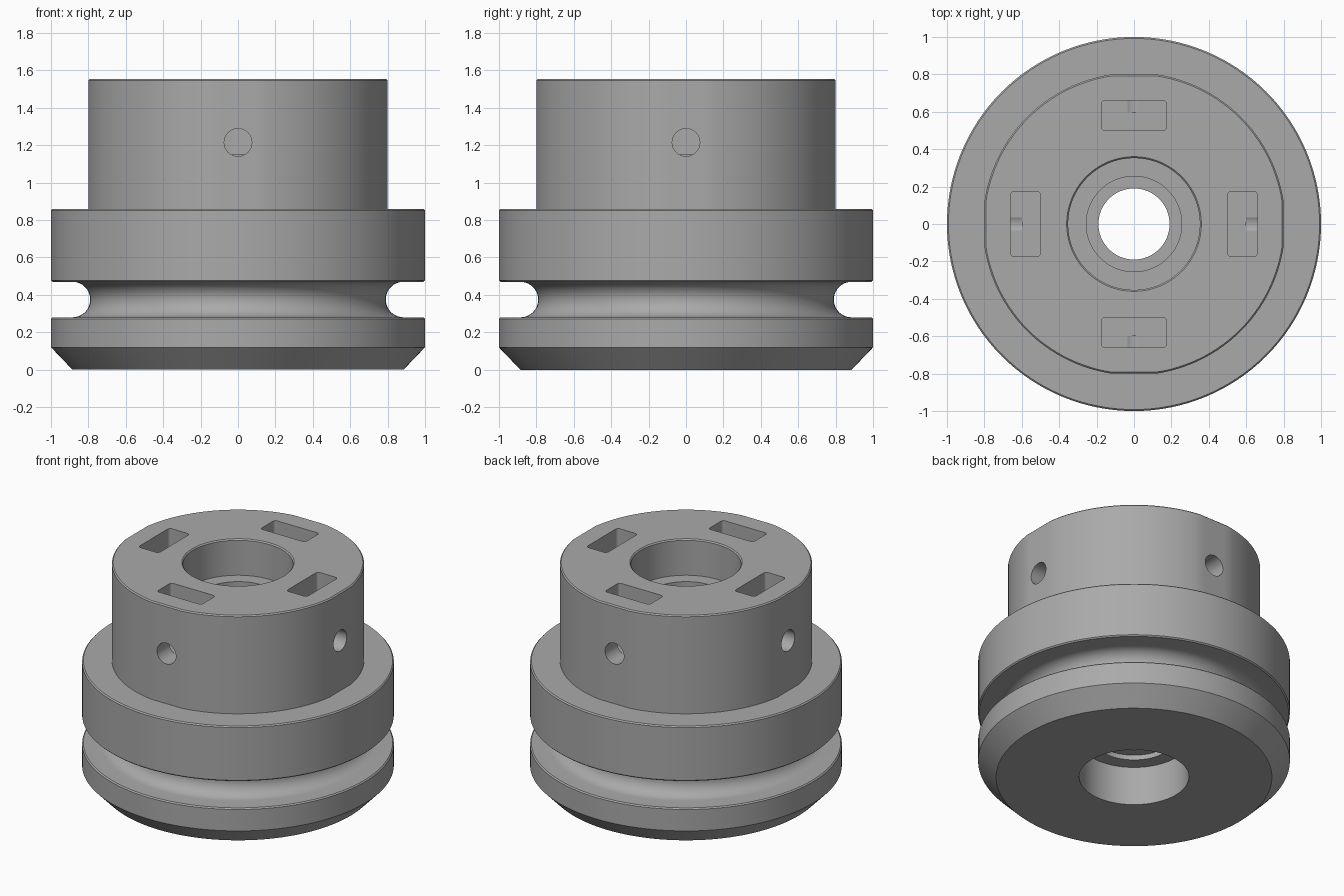
import bpy, bmesh, math
from mathutils import Matrix, Vector

cube = bpy.data.objects.get("Cube")
if cube:
    bpy.data.objects.remove(cube, do_unlink=True)

SEGMENTS = 128
FLAT = 0.8                                          # half width across collar flats
COLLAR = FLAT / math.cos(math.tau * 3 / SEGMENTS)   # collar radius
TOP, FLANGE_TOP, EDGE = 1.555, 0.86, 0.008

steel = bpy.data.materials.new("machined grey")
steel.use_nodes = True
grey = (0.4, 0.4, 0.4, 1)
steel.diffuse_color = grey
steel.node_tree.nodes["Principled BSDF"].inputs["Base Color"].default_value = grey


def finish(bm, name):
    bmesh.ops.recalc_face_normals(bm, faces=bm.faces)
    mesh = bpy.data.meshes.new(name)
    bm.to_mesh(mesh)
    bm.free()
    mesh.materials.append(steel)
    obj = bpy.data.objects.new(name, mesh)
    bpy.context.collection.objects.link(obj)
    return obj


def lathe(name, profile):
    """Closed ring of (radius, height, flat limit) points turned around z."""
    bm = bmesh.new()
    rings = []
    for i in range(SEGMENTS):
        a = math.tau * i / SEGMENTS
        c, s = math.cos(a), math.sin(a)
        ring = []
        for r, z, limit in profile:
            if limit:
                r = min(r, limit / max(abs(c), abs(s)))
            ring.append(bm.verts.new((r * c, r * s, z)))
        rings.append(ring)
    for i, ring in enumerate(rings):
        after = rings[(i + 1) % SEGMENTS]
        for j in range(len(ring)):
            k = (j + 1) % len(ring)
            bm.faces.new((ring[j], after[j], after[k], ring[k]))
    return finish(bm, name)


# Outer profile: bottom chamfer, rounded groove, flange, collar
outer = [(0.885, 0), (1, 0.12), (1, 0.28 - EDGE), (1 - EDGE, 0.28)]
for i in range(17):
    a = math.pi * i / 16
    outer.append((0.885 - 0.095 * math.sin(a), 0.375 - 0.095 * math.cos(a)))
outer += [(1 - EDGE, 0.47), (1, 0.47 + EDGE),
          (1, FLANGE_TOP - EDGE), (1 - EDGE, FLANGE_TOP)]
collar = [(COLLAR, FLANGE_TOP, FLAT), (COLLAR, TOP - EDGE, FLAT),
          (COLLAR - EDGE, TOP, FLAT - EDGE)]
# Stepped bore, from the top down
bore = [(0.36, TOP), (0.352, TOP - EDGE), (0.352, 1.30), (0.255, 1.30),
        (0.255, 1.22), (0.19, 1.22), (0.19, 0.31), (0.255, 0.31),
        (0.255, 0.275), (0.352, 0.275), (0.352, 0)]
body = lathe("hub_body", [(r, z, 0) for r, z in outer] + collar
             + [(r, z, 0) for r, z in bore])


# Cutters: four rounded slots in the top and four radial holes
def slot_cutter(turn):
    bm = bmesh.new()
    bmesh.ops.create_cube(bm, size=1, matrix=Matrix.Translation((0.58, 0, 1.45))
                          @ Matrix.Diagonal((0.16, 0.35, 0.6, 1)))
    upright = [e for e in bm.edges if abs(e.verts[0].co.z - e.verts[1].co.z) > 0.1]
    bmesh.ops.bevel(bm, geom=upright, offset=0.02, segments=4, profile=0.5,
                    affect='EDGES')
    bm.transform(turn)
    return finish(bm, "slot_cutter")


def hole_cutter(turn):
    bm = bmesh.new()
    place = Matrix.Translation((0.75, 0, 1.215)) @ Matrix.Rotation(math.pi / 2, 4, 'Y')
    bmesh.ops.create_cone(bm, cap_ends=True, segments=32, radius1=0.074,
                          radius2=0.074, depth=0.3, matrix=place)
    bm.transform(turn)
    return finish(bm, "hole_cutter")


bpy.context.view_layer.objects.active = body
for i in range(4):
    turn = Matrix.Rotation(i * math.pi / 2, 4, 'Z')
    for make in (slot_cutter, hole_cutter):
        cutter = make(turn)
        cutter.hide_render = True
        cut = body.modifiers.new("cut", 'BOOLEAN')
        cut.operation = 'DIFFERENCE'
        cut.solver = 'EXACT'
        cut.object = cutter
        bpy.ops.object.modifier_apply(modifier=cut.name)
        bpy.data.objects.remove(cutter, do_unlink=True)

# Smooth turned surfaces with crisp machined edges
bpy.ops.object.select_all(action='DESELECT')
body.select_set(True)
bpy.ops.object.shade_smooth_by_angle(angle=math.radians(25))
